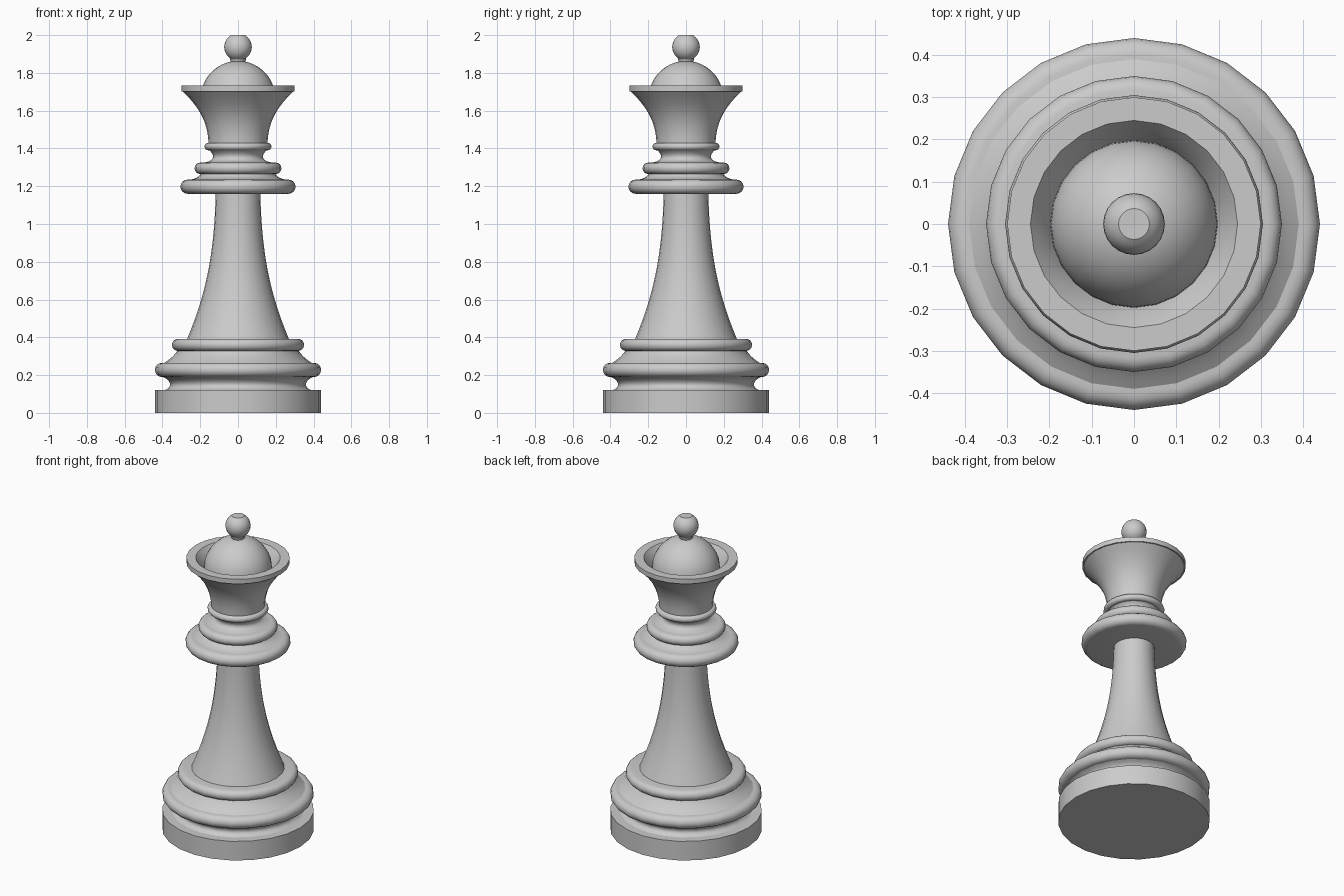
import bpy, bmesh, math

SIDES = 24

cube = bpy.data.objects.get("Cube")
if cube:
    bpy.data.objects.remove(cube, do_unlink=True)

grey = bpy.data.materials.new("plain grey")
grey.use_nodes = True
COLOUR = (0.6, 0.6, 0.6, 1)
grey.diffuse_color = COLOUR
grey.node_tree.nodes["Principled BSDF"].inputs["Base Color"].default_value = COLOUR


def lathe(name, profile):
    """Turn a (radius, height) profile, listed from bottom to top, about z."""
    bm = bmesh.new()
    rings = []
    for r, z in profile:
        if r == 0:
            rings.append([bm.verts.new((0, 0, z))] * SIDES)
        else:
            angles = [math.tau * i / SIDES for i in range(SIDES)]
            rings.append([bm.verts.new((r * math.cos(a), r * math.sin(a), z)) for a in angles])
    for low, high in zip(rings, rings[1:]):
        for i in range(SIDES):
            j = (i + 1) % SIDES
            corners = dict.fromkeys((low[i], low[j], high[j], high[i]))
            bm.faces.new(list(corners))
    mesh = bpy.data.meshes.new(name)
    bm.to_mesh(mesh)
    bm.free()
    mesh.materials.append(grey)
    obj = bpy.data.objects.new(name, mesh)
    bpy.context.collection.objects.link(obj)
    bpy.ops.object.select_all(action='DESELECT')
    obj.select_set(True)
    bpy.context.view_layer.objects.active = obj
    bpy.ops.object.shade_smooth_by_angle(angle=math.radians(35))
    return obj


def arc(radius, centre_r, centre_z, start, end, steps):
    """Points on a circular arc, angles in degrees from the outward direction."""
    points = []
    for i in range(steps + 1):
        a = math.radians(start + (end - start) * i / steps)
        points.append((centre_r + radius * math.cos(a), centre_z + radius * math.sin(a)))
    return points


def bead(name, outer, low, high, inner_low, inner_high):
    """Ring with a half-round rim and flat faces running inward."""
    h = (high - low) / 2
    rim = arc(h, outer - h, low + h, -90, 90, 8)
    return lathe(name, [(inner_low, low)] + rim + [(inner_high, high)])


def curve(p0, p1, p2, p3, steps=12):
    """Points on a cubic curve."""
    points = []
    for i in range(steps + 1):
        t = i / steps
        w = ((1 - t) ** 3, 3 * t * (1 - t) ** 2, 3 * t * t * (1 - t), t ** 3)
        points.append(tuple(sum(k * p[n] for k, p in zip(w, (p0, p1, p2, p3))) for n in (0, 1)))
    return points


# Foot
lathe("foot_disc", [(0, 0), (0.44, 0), (0.44, 0.122), (0.36, 0.122)])
lathe("foot_groove", curve((0.385, 0.122), (0.34, 0.14), (0.36, 0.175), (0.40, 0.192), 8))
bead("foot_bead", 0.44, 0.19, 0.265, 0.37, 0.38)
lathe("foot_slope", curve((0.39, 0.265), (0.36, 0.285), (0.335, 0.305), (0.32, 0.332), 6))
bead("upper_foot_bead", 0.35, 0.328, 0.392, 0.3, 0.25)

# Stem
lathe("stem", curve((0.27, 0.39), (0.165, 0.64), (0.126, 0.85), (0.118, 1.162), 14))

# Collar
bead("collar", 0.305, 1.16, 1.235, 0.1, 0.2)
lathe("collar_slope", curve((0.25, 1.235), (0.225, 1.24), (0.205, 1.25), (0.195, 1.268), 5))
bead("collar_bead", 0.23, 1.265, 1.325, 0.18, 0.13)
lathe("neck", curve((0.18, 1.325), (0.115, 1.335), (0.125, 1.37), (0.155, 1.393), 8))
bead("neck_bead", 0.177, 1.39, 1.43, 0.13, 0.14)

# Crown cup with its rim and hollow
outside = curve((0.156, 1.43), (0.162, 1.55), (0.21, 1.62), (0.292, 1.702), 12)
inside = curve((0.245, 1.732), (0.225, 1.705), (0.208, 1.68), (0.192, 1.645), 5)
lathe("crown", outside + [(0.30, 1.702), (0.30, 1.732)] + inside + [(0, 1.645)])

# Dome and finial
lathe("dome", [(0.198, 1.645)] + arc(0.198, 0, 1.665, 0, 80, 10) + [(0, 1.862)])
lathe("finial_neck", [(0.035, 1.855), (0.042, 1.866), (0.042, 1.874), (0.034, 1.885)])
lathe("finial_ball", [(0, 1.874)] + arc(0.073, 0, 1.937, -60, 60, 10) + [(0, 2.0)])
